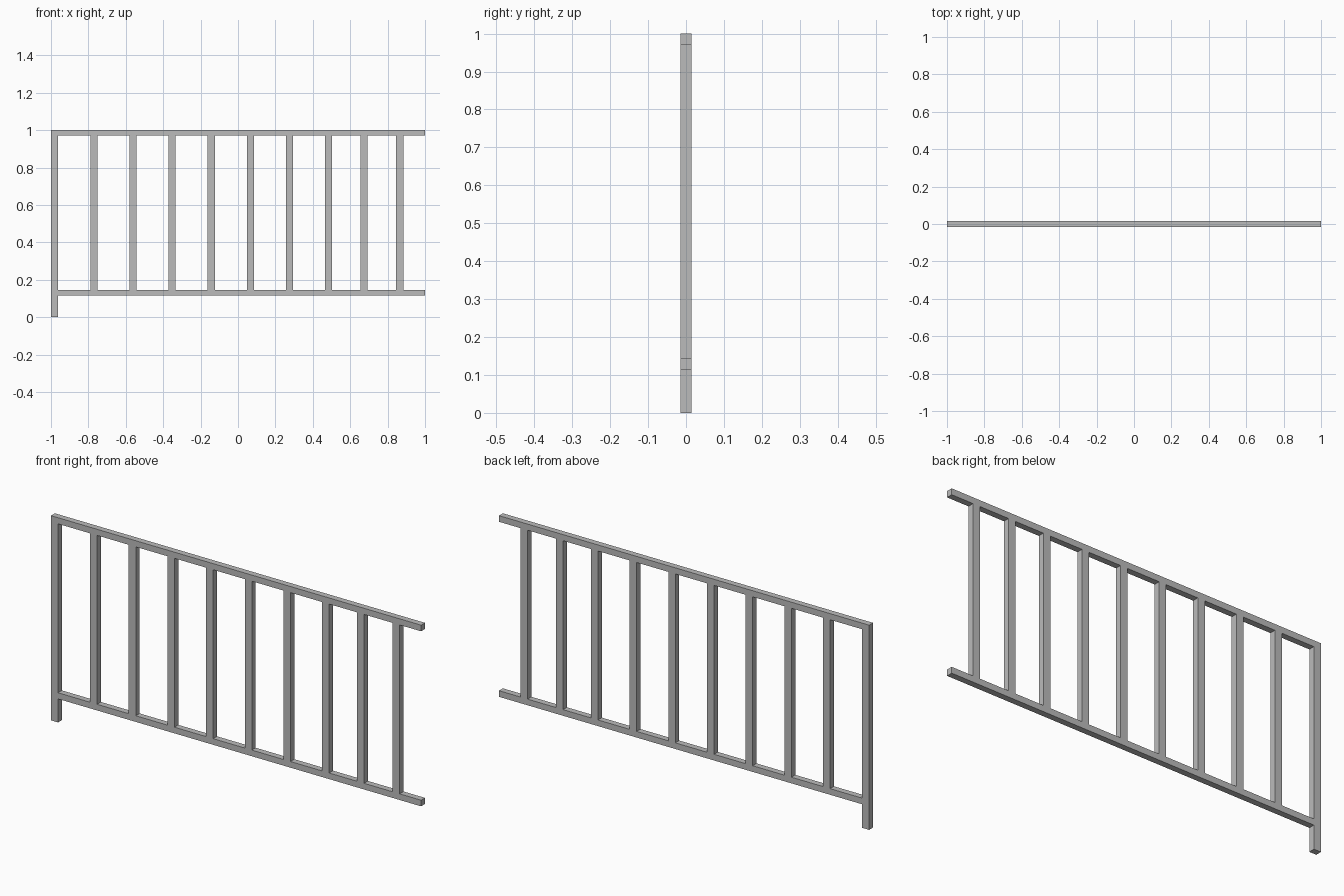
import bpy

# Remove the default cube
cube = bpy.data.objects.get("Cube")
if cube:
    bpy.data.objects.remove(cube, do_unlink=True)

# Single metal colour
metal = bpy.data.materials.new("grey_metal")
metal.use_nodes = True
GREY = (0.5, 0.5, 0.5, 1.0)
metal.diffuse_color = GREY
metal.node_tree.nodes["Principled BSDF"].inputs["Base Color"].default_value = GREY

DEPTH = 0.03
BAR = 0.038
RAIL = 0.03


def bar(name, x0, x1, z0, z1):
    """Flat-faced box spanning the given x and z ranges."""
    bpy.ops.mesh.primitive_cube_add(size=1, location=((x0 + x1) / 2, 0, (z0 + z1) / 2))
    ob = bpy.context.object
    ob.name = name
    ob.scale = (x1 - x0, DEPTH, z1 - z0)
    bpy.ops.object.transform_apply(location=False, rotation=False, scale=True)
    ob.data.materials.append(metal)
    return ob


# Rails: the top one caps the post, the lower one butts against it
top_z = 1 - RAIL
low_z = 0.115
bar("top_rail", -1, 1, top_z, 1)
bar("bottom_rail", -1 + BAR, 1, low_z, low_z + RAIL)

# End post standing on the ground
bar("end_post", -1, -1 + BAR, 0, top_z)

# Balusters: seven evenly spaced, then two set a little closer
centres = [-0.77 + 0.209 * i for i in range(7)] + [0.673, 0.865]
for i, x in enumerate(centres):
    bar(f"baluster_{i + 1}", x - BAR / 2, x + BAR / 2, low_z + RAIL, top_z)
